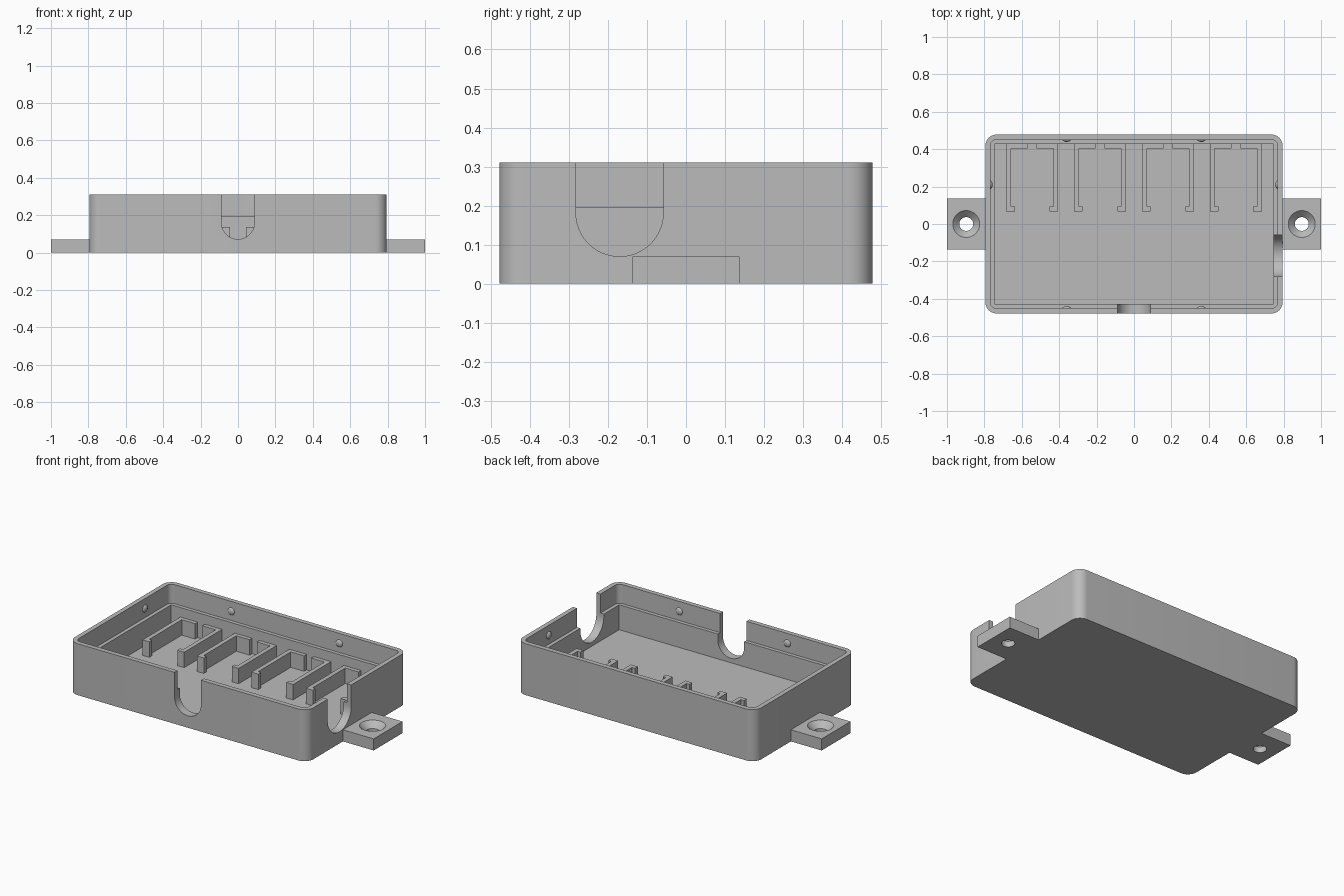
import bpy, bmesh, math
from mathutils import Matrix, Vector

cube = bpy.data.objects.get("Cube")
if cube:
    bpy.data.objects.remove(cube, do_unlink=True)

grey = bpy.data.materials.new("plain grey")
grey.use_nodes = True
COLOUR = (0.5, 0.5, 0.5, 1)
grey.diffuse_color = COLOUR
grey.node_tree.nodes["Principled BSDF"].inputs["Base Color"].default_value = COLOUR

W, D, H = 0.795, 0.478, 0.31      # half width, half depth, height
RIM, WALL = 0.028, 0.05           # thin upper rim, thicker lower wall
LEDGE, FLOOR = 0.195, 0.045
TAB_X, TAB_H = 0.897, 0.07


def finish(name, bm):
    bmesh.ops.recalc_face_normals(bm, faces=bm.faces)
    me = bpy.data.meshes.new(name)
    bm.to_mesh(me)
    bm.free()
    me.materials.append(grey)
    ob = bpy.data.objects.new(name, me)
    bpy.context.collection.objects.link(ob)
    return ob


def prism(name, pts, z0, z1, matrix=Matrix()):
    """Extrude a flat outline from z0 to z1, then place it with a matrix."""
    bm = bmesh.new()
    face = bm.faces.new([bm.verts.new((x, y, z0)) for x, y in pts])
    top = bmesh.ops.extrude_face_region(bm, geom=[face])["geom"]
    bmesh.ops.translate(bm, vec=(0, 0, z1 - z0),
                        verts=[v for v in top if isinstance(v, bmesh.types.BMVert)])
    bm.transform(matrix)
    return finish(name, bm)


def rounded(hx, hy, r, n=10):
    """Rectangle outline with rounded corners."""
    pts = []
    for i, (sx, sy) in enumerate(((1, 1), (-1, 1), (-1, -1), (1, -1))):
        for k in range(n + 1):
            a = math.pi / 2 * (i + k / n)
            pts.append((sx * (hx - r) + r * math.cos(a), sy * (hy - r) + r * math.sin(a)))
    return pts


def rect(hx, hy):
    return [(hx, hy), (-hx, hy), (-hx, -hy), (hx, -hy)]


def u_shape(r, zc, n=32):
    """Round-bottomed slot outline, open past the top of the box."""
    arc = [math.pi * (1 + k / n) for k in range(n + 1)]
    return [(r * math.cos(a), zc + r * math.sin(a)) for a in arc] + [(r, H + 0.1), (-r, H + 0.1)]


def cut(target, cutter):
    mod = target.modifiers.new("cut", 'BOOLEAN')
    mod.operation = 'DIFFERENCE'
    mod.solver = 'EXACT'
    mod.object = cutter
    select(target)
    bpy.ops.object.modifier_apply(modifier=mod.name)
    bpy.data.objects.remove(cutter, do_unlink=True)


def select(ob):
    bpy.ops.object.select_all(action='DESELECT')
    ob.select_set(True)
    bpy.context.view_layer.objects.active = ob


def smooth(ob):
    select(ob)
    bpy.ops.object.shade_smooth_by_angle(angle=math.radians(30))


# Open box with a stepped inner wall
box = prism("box", rounded(W, D, 0.06), 0, H)
cut(box, prism("rim_cutter", rounded(W - RIM, D - RIM, 0.03), LEDGE, H + 0.1))
cut(box, prism("cavity_cutter", rect(W - WALL, D - WALL), FLOOR, LEDGE + 0.05))

# Cable slots in the front and left walls
upright = Matrix.Rotation(math.pi / 2, 4, 'X')
cut(box, prism("front_slot_cutter", u_shape(0.088, 0.16), -0.06, 0.06,
               Matrix.Translation((0, -D, 0)) @ upright))
cut(box, prism("side_slot_cutter", u_shape(0.112, 0.182), -0.06, 0.06,
               Matrix.Translation((W, -0.17, 0)) @ Matrix.Rotation(math.pi / 2, 4, 'Z') @ upright))
smooth(box)


# Screw tabs with countersunk holes
def screw_cutter(x):
    bm = bmesh.new()
    bore, head, n = 0.037, 0.072, 40
    profile = [(bore, -0.05), (bore, TAB_H - 0.035), (head, TAB_H), (head, TAB_H + 0.05)]
    rings = [[bm.verts.new((x + r * math.cos(math.tau * k / n), r * math.sin(math.tau * k / n), z))
              for k in range(n)] for r, z in profile]
    for a, b in zip(rings, rings[1:]):
        for k in range(n):
            bm.faces.new((a[k], a[(k + 1) % n], b[(k + 1) % n], b[k]))
    bm.faces.new(rings[0])
    bm.faces.new(rings[-1])
    return finish("screw_cutter", bm)


for side, s in (("left", 1), ("right", -1)):
    half = (1 - W) / 2
    tab = prism(side + "_screw_tab", rect(half, 0.137), 0, TAB_H,
                Matrix.Translation((s * (W + half), 0, 0)))
    cut(tab, screw_cutter(s * TAB_X))
    smooth(tab)

# Four bays, each a mirrored pair of hooked rails against the back wall
BACK = D - WALL + 0.005
rail = [(0.139, BACK), (0.024, BACK), (0.024, 0.404), (0.113, 0.404), (0.113, 0.094),
        (0.093, 0.094), (0.093, 0.067), (0.139, 0.067)]
for i in range(4):
    cx = 0.363 * (i - 1.5)
    for side, s in (("left", 1), ("right", -1)):
        prism(f"bay_{i + 1}_{side}_rail", [(cx + s * x, y) for x, y in rail], FLOOR - 0.005, 0.138)

# Small snap bumps inside the rim
ix, iy = W - RIM, D - RIM
for i, (x, y) in enumerate([(-0.36, iy), (0.36, iy), (-0.36, -iy), (0.36, -iy),
                            (-ix, 0.21), (ix, 0.21)]):
    bm = bmesh.new()
    bmesh.ops.create_uvsphere(bm, u_segments=20, v_segments=12, radius=0.022)
    flat = Vector((0.5, 1, 1)) if abs(x) == ix else Vector((1, 0.5, 1))
    bmesh.ops.scale(bm, vec=flat, verts=bm.verts)
    bmesh.ops.translate(bm, vec=(x, y, 0.25), verts=bm.verts)
    smooth(finish(f"snap_bump_{i + 1}", bm))
